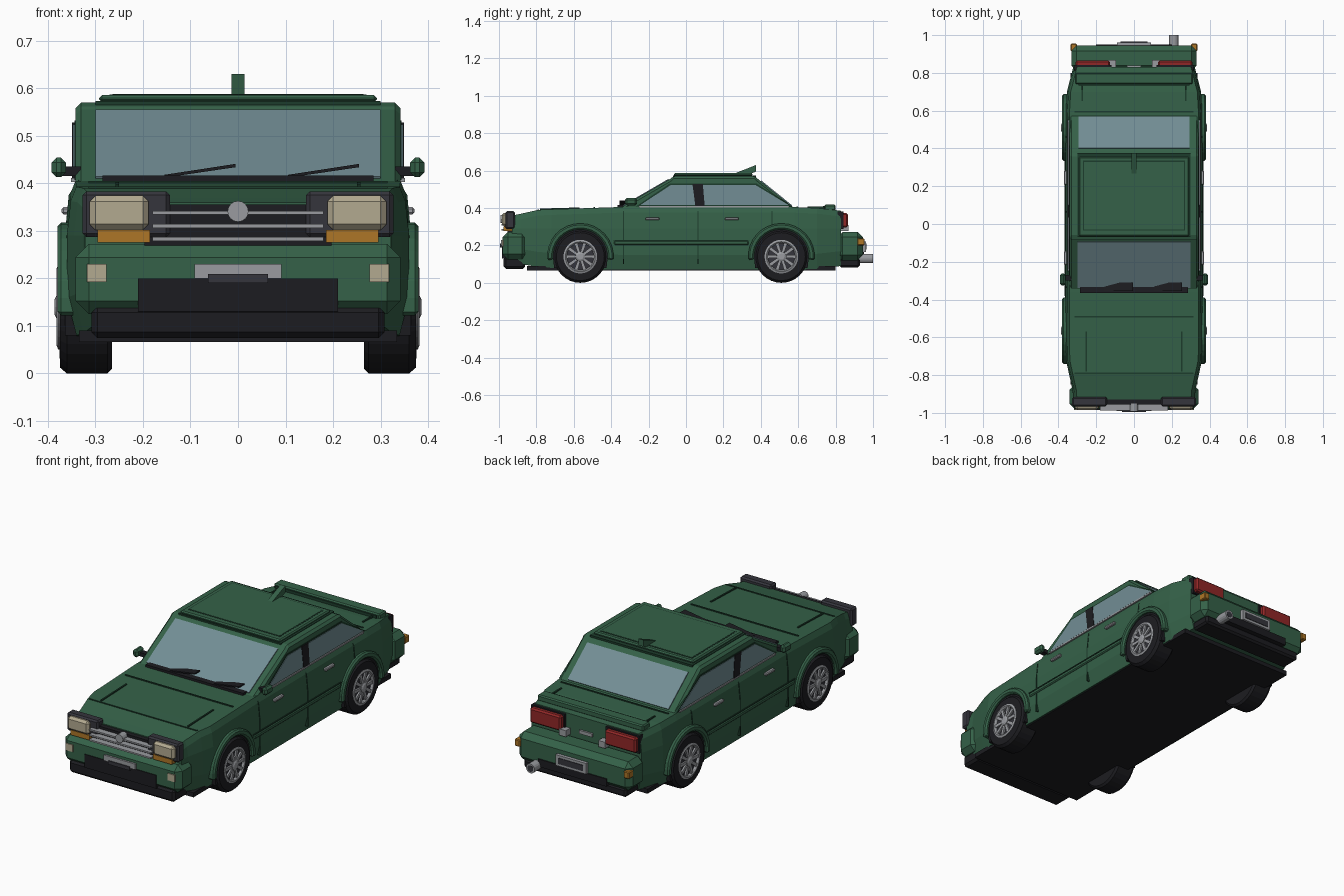
import bpy, bmesh
from math import sin, cos, pi, radians


def material(name, r, g, b):
    m = bpy.data.materials.new(name)
    m.diffuse_color = (r, g, b, 1)
    return m


GREEN = material("green paint", 0.035, 0.12, 0.065)
SEAM = material("dark green seam", 0.012, 0.045, 0.025)
BLACK = material("black trim", 0.012, 0.012, 0.015)
DARK = material("dark grey plastic", 0.035, 0.035, 0.045)
GLASS = material("window glass", 0.17, 0.27, 0.30)
CREAM = material("lamp cream", 0.45, 0.40, 0.28)
RED = material("tail red", 0.28, 0.02, 0.02)
AMBER = material("indicator amber", 0.42, 0.18, 0.02)
METAL = material("metal", 0.32, 0.33, 0.35)


def finish(name, bm, mat, mirror=False, bevel=0):
    bmesh.ops.recalc_face_normals(bm, faces=bm.faces)
    me = bpy.data.meshes.new(name)
    bm.to_mesh(me)
    bm.free()
    ob = bpy.data.objects.new(name, me)
    bpy.context.collection.objects.link(ob)
    me.materials.append(mat)
    if bevel:
        b = ob.modifiers.new("Bevel", 'BEVEL')
        b.width, b.segments = bevel, 1
    if mirror:
        ob.modifiers.new("Mirror", 'MIRROR')
    return ob


def loft(name, rings, mat, mirror=False, bevel=0):
    """Skin closed rings of equal length and cap both ends."""
    bm = bmesh.new()
    vs = [[bm.verts.new(p) for p in r] for r in rings]
    n = len(vs[0])
    for a, b in zip(vs, vs[1:]):
        for i in range(n):
            j = (i + 1) % n
            bm.faces.new((a[i], a[j], b[j], b[i]))
    bm.faces.new(vs[0])
    bm.faces.new(vs[-1])
    return finish(name, bm, mat, mirror, bevel)


def prism(name, pts, axis, a, b, mat, mirror=False, bevel=0):
    """Extrude a 2D outline along an axis; outline is the other two axes in order."""
    place = {'x': lambda d, p: (d, p[0], p[1]),
             'y': lambda d, p: (p[0], d, p[1]),
             'z': lambda d, p: (p[0], p[1], d)}[axis]
    return loft(name, [[place(d, p) for p in pts] for d in (a, b)], mat, mirror, bevel)


def box(name, x0, x1, y0, y1, z0, z1, mat, mirror=False, bevel=0):
    pts = [(x0, y0), (x1, y0), (x1, y1), (x0, y1)]
    return prism(name, pts, 'z', z0, z1, mat, mirror, bevel)


def slab(name, p, q, t, x, mat):
    """Thin sheet across the car following the side-view line p-q."""
    dy, dz = q[0] - p[0], q[1] - p[1]
    l = (dy * dy + dz * dz) ** 0.5
    ny, nz = -dz / l * t, dy / l * t
    pts = [(p[0] - ny, p[1] - nz), (q[0] - ny, q[1] - nz),
           (q[0] + ny, q[1] + nz), (p[0] + ny, p[1] + nz)]
    return prism(name, pts, 'x', -x, x, mat)


def lathe_x(name, profile, y, z, mat, n=32):
    rings = [[(x, y + r * cos(2 * pi * i / n), z + r * sin(2 * pi * i / n))
              for i in range(n)] for x, r in profile]
    return loft(name, rings, mat, True)


def disc_y(name, x, z, r, y0, y1, mat, n=16):
    pts = [(x + r * cos(2 * pi * i / n), z + r * sin(2 * pi * i / n)) for i in range(n)]
    return prism(name, pts, 'y', y0, y1, mat)


# Lower body lofted along the length: y, half width, bottom, top
def section(y, w, zb, zt):
    half = [(w - 0.02, zb), (w, zb + 0.08), (w, 0.29), (w - 0.008, zt - 0.03), (w - 0.02, zt)]
    return [(x, y, z) for x, z in half] + [(-x, y, z) for x, z in reversed(half)]


stations = [(-0.93, 0.322, 0.12, 0.36), (-0.88, 0.325, 0.10, 0.37), (-0.79, 0.345, 0.085, 0.39),
            (-0.72, 0.36, 0.08, 0.393), (-0.36, 0.362, 0.07, 0.405), (0.58, 0.362, 0.07, 0.405),
            (0.70, 0.355, 0.075, 0.40), (0.83, 0.322, 0.09, 0.385)]
loft("body", [section(*s) for s in stations], GREEN)
box("underbody", -0.335, 0.335, -0.85, 0.80, 0.066, 0.09, BLACK)

# Cabin, roof panel and fin
prism("cabin", [(-0.37, 0.39), (-0.085, 0.555), (-0.07, 0.57), (0.37, 0.57),
                (0.385, 0.555), (0.59, 0.39)], 'x', -0.342, 0.342, GREEN, bevel=0.012)
box("roof_seam", -0.30, 0.30, -0.07, 0.375, 0.56, 0.573, SEAM)
box("roof_panel", -0.292, 0.292, -0.065, 0.355, 0.57, 0.586, GREEN, bevel=0.006)
box("roof_inset_line", -0.27, 0.27, -0.035, 0.335, 0.58, 0.5868, SEAM)
box("roof_inset", -0.264, 0.264, -0.029, 0.329, 0.58, 0.588, GREEN)
prism("roof_fin", [(0.26, 0.585), (0.375, 0.63), (0.375, 0.595), (0.35, 0.585)],
      'x', -0.014, 0.014, GREEN)

# Windows
slab("windscreen", (-0.335, 0.41), (-0.092, 0.551), 0.005, 0.30, GLASS)
slab("rear_window", (0.40, 0.543), (0.565, 0.410), 0.005, 0.295, GLASS)
prism("side_window_frame", [(-0.27, 0.407), (-0.085, 0.532), (0.375, 0.532), (0.57, 0.407)],
      'x', 0.33, 0.3445, SEAM, True)
prism("front_side_window", [(-0.245, 0.415), (-0.08, 0.524), (0.035, 0.524), (0.05, 0.415)],
      'x', 0.33, 0.347, GLASS, True)
prism("rear_side_window", [(0.10, 0.415), (0.09, 0.524), (0.37, 0.524), (0.55, 0.415)],
      'x', 0.33, 0.347, GLASS, True)
prism("centre_pillar", [(0.05, 0.41), (0.035, 0.528), (0.09, 0.528), (0.10, 0.41)],
      'x', 0.33, 0.349, BLACK, True)
box("belt_trim", 0.335, 0.351, -0.25, 0.55, 0.403, 0.411, METAL, True)

# Door seams, sill trim and handles
for y in (-0.335, 0.065, 0.46):
    z = 0.30 if y > 0.4 else 0.10
    prism("door_seam", [(0.33, z), (0.3645, z), (0.3645, 0.29), (0.356, 0.376), (0.335, 0.407)],
          'y', y - 0.003, y + 0.003, SEAM, True)
box("side_trim", 0.35, 0.369, -0.385, 0.335, 0.203, 0.225, GREEN, True, 0.005)
box("side_trim_line", 0.35, 0.3665, -0.39, 0.34, 0.225, 0.23, SEAM, True)
for y in (-0.18, 0.245):
    box("door_handle", 0.345, 0.371, y - 0.037, y + 0.037, 0.335, 0.35, METAL, True, 0.004)

# Wing mirrors
box("mirror_arm", 0.33, 0.37, -0.30, -0.27, 0.415, 0.435, BLACK, True)
box("mirror", 0.362, 0.392, -0.325, -0.262, 0.413, 0.454, GREEN, True, 0.01)

# Bonnet and boot lines
for y, z in ((-0.79, 0.386), (-0.49, 0.398), (0.595, 0.401)):
    box("panel_seam", -0.315, 0.315, y - 0.004, y + 0.004, z - 0.01, z + 0.007, SEAM)
prism("bonnet_ridge", [(-0.78, 0.385), (-0.78, 0.397), (-0.57, 0.403), (-0.57, 0.39)],
      'x', 0.25, 0.258, SEAM, True)
box("boot_ridge", 0.27, 0.278, 0.65, 0.75, 0.39, 0.407, SEAM, True)
box("boot_spoiler", -0.31, 0.31, 0.74, 0.80, 0.385, 0.418, GREEN, bevel=0.006)
box("boot_spoiler_line", -0.295, 0.295, 0.732, 0.742, 0.385, 0.411, SEAM)

# Cowl and wipers
box("cowl", -0.285, 0.285, -0.365, -0.325, 0.395, 0.417, BLACK)
for x in (-0.155, 0.105):
    loft("wiper", [[(x + dx, y, z + dz) for dx, dz in ((0, 0), (0.15, 0.022), (0.15, 0.029), (0, 0.006))]
                   for y, z in ((-0.355, 0.412), (-0.31, 0.412))], BLACK)

# Front: lamps and grille
box("grille", -0.197, 0.197, -0.955, -0.91, 0.26, 0.355, BLACK)
box("headlamp_bezel", 0.143, 0.327, -0.965, -0.915, 0.287, 0.383, DARK, True, 0.008)
box("headlamp", 0.188, 0.312, -0.985, -0.95, 0.302, 0.374, CREAM, True, 0.012)
box("front_indicator", 0.185, 0.296, -0.975, -0.93, 0.276, 0.302, AMBER, True)
for z in (0.338, 0.310, 0.283):
    box("grille_bar", -0.18, 0.18, -0.987, -0.95, z - 0.004, z + 0.004, METAL)
disc_y("grille_disc", 0, 0.341, 0.022, -0.993, -0.95, METAL)

# Bumpers: front and rear
box("front_bumper", -0.342, 0.342, -0.98, -0.85, 0.125, 0.272, GREEN, bevel=0.028)
box("front_intake", -0.21, 0.21, -0.984, -0.90, 0.13, 0.20, BLACK)
box("front_lip", -0.308, 0.308, -0.975, -0.86, 0.075, 0.14, BLACK, bevel=0.012)
box("fog_lamp", 0.277, 0.318, -0.985, -0.94, 0.193, 0.23, CREAM, True)
box("front_plate", -0.092, 0.092, -0.99, -0.95, 0.20, 0.23, METAL)
box("front_plate_holder", -0.063, 0.063, -0.995, -0.95, 0.19, 0.209, DARK)
box("rear_bumper", -0.332, 0.332, 0.81, 0.945, 0.12, 0.272, GREEN, bevel=0.028)
box("rear_lip", -0.30, 0.30, 0.82, 0.93, 0.083, 0.13, BLACK, bevel=0.01)
box("rear_inset", -0.20, 0.20, 0.92, 0.951, 0.125, 0.165, BLACK)
box("rear_plate_frame", -0.09, 0.09, 0.93, 0.962, 0.165, 0.222, METAL)
box("rear_plate", -0.072, 0.072, 0.95, 0.965, 0.178, 0.209, DARK)
box("rear_indicator", 0.303, 0.335, 0.915, 0.955, 0.20, 0.237, AMBER, True, 0.004)

# Rear: lamps, boot catch and exhaust
box("tail_lamp_bezel", 0.12, 0.316, 0.81, 0.842, 0.288, 0.38, BLACK, True)
box("tail_lamp", 0.128, 0.31, 0.82, 0.865, 0.295, 0.374, RED, True, 0.008)
box("reverse_lamp", 0.095, 0.135, 0.82, 0.868, 0.277, 0.31, METAL, True)
box("boot_catch", -0.038, 0.038, 0.82, 0.84, 0.30, 0.318, METAL)
disc_y("exhaust", 0.21, 0.13, 0.025, 0.86, 1.0, METAL)
disc_y("exhaust_bore", 0.21, 0.13, 0.017, 0.95, 1.001, DARK)

# Wheels with arches
for y in (-0.565, 0.51):
    arc = [radians(a) for a in range(-6, 187, 12)]
    outer = [(y + 0.178 * cos(a), 0.14 + 0.178 * sin(a)) for a in arc]
    inner = [(y + 0.146 * cos(a), 0.14 + 0.146 * sin(a)) for a in arc]
    prism("wheel_arch", outer + inner[::-1], 'x', 0.33, 0.38, GREEN, True, 0.008)
    prism("wheel_well", inner + [(y - 0.14, 0.08), (y + 0.14, 0.08)], 'x', 0.33, 0.364, BLACK, True)
    lathe_x("tyre", [(0.265, 0.10), (0.265, 0.13), (0.275, 0.14), (0.36, 0.14), (0.374, 0.128),
                     (0.376, 0.09), (0.368, 0.085)], y, 0.14, BLACK)
    lathe_x("rim", [(0.368, 0.072), (0.378, 0.075), (0.382, 0.08), (0.378, 0.09),
                    (0.36, 0.09), (0.36, 0.072)], y, 0.14, METAL).data
    lathe_x("rim_dish", [(0.36, 0.08), (0.3695, 0.08)], y, 0.14, DARK)
    lathe_x("hub", [(0.36, 0.028), (0.381, 0.026), (0.386, 0.016)], y, 0.14, METAL, 12)
    for k in range(10):
        c, s = cos(k * pi / 5), sin(k * pi / 5)
        pts = [(y + r * c - t * s, 0.14 + r * s + t * c)
               for r, t in ((0.015, -0.007), (0.078, -0.009), (0.078, 0.009), (0.015, 0.007))]
        prism("wheel_spoke", pts, 'x', 0.36, 0.378, METAL, True)
